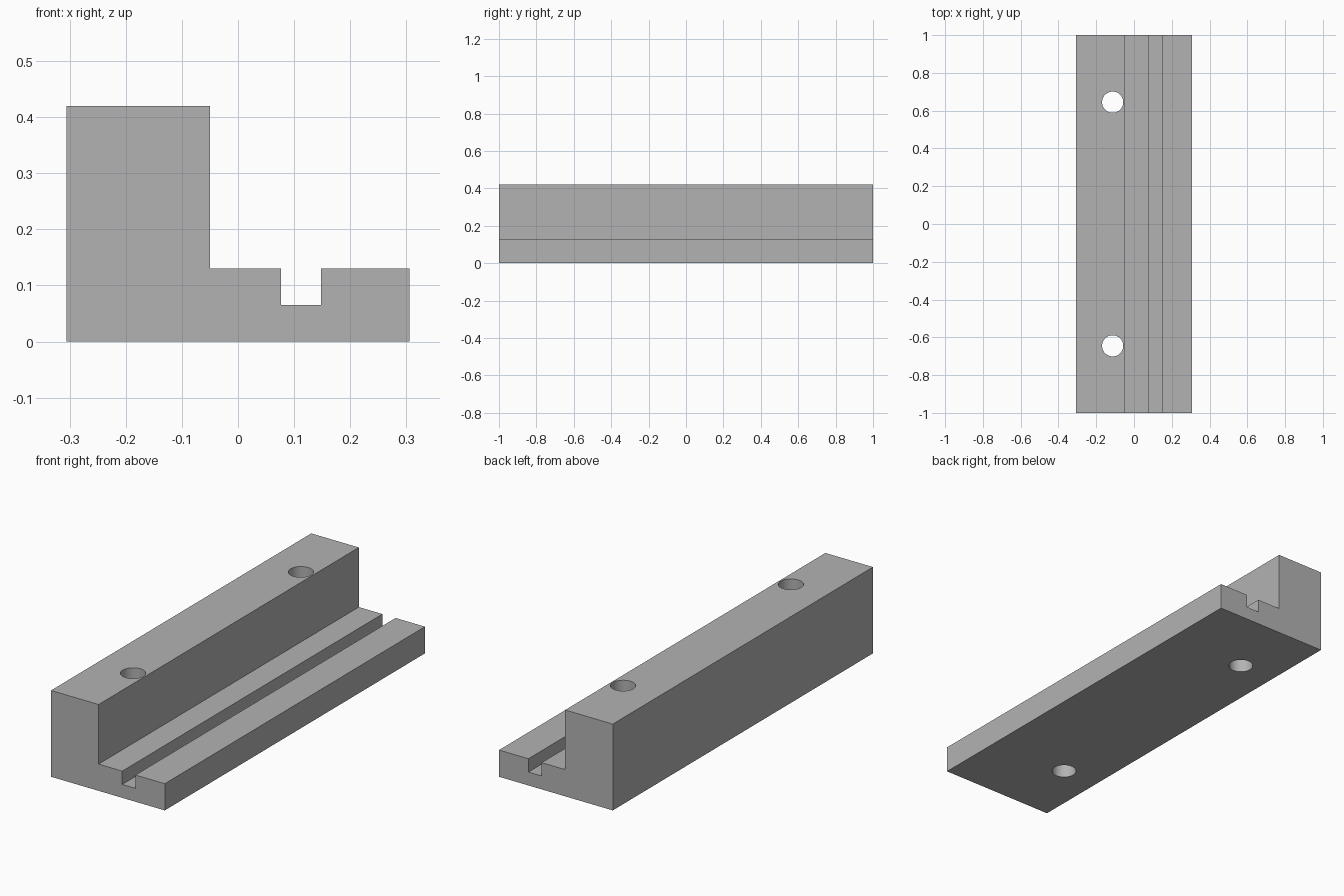
import bpy
import bmesh

default = bpy.data.objects.get("Cube")
if default:
    bpy.data.objects.remove(default, do_unlink=True)

LENGTH = 2.0
HOLE_X, HOLE_Y, HOLE_RADIUS = -0.113, 0.645, 0.056

# Single plain grey material
grey = bpy.data.materials.new("plain grey")
grey.use_nodes = True
colour = (0.45, 0.45, 0.45, 1)
grey.diffuse_color = colour
grey.node_tree.nodes["Principled BSDF"].inputs["Base Color"].default_value = colour


def add_object(name, bm):
    bmesh.ops.recalc_face_normals(bm, faces=bm.faces)
    mesh = bpy.data.meshes.new(name)
    bm.to_mesh(mesh)
    bm.free()
    mesh.materials.append(grey)
    obj = bpy.data.objects.new(name, mesh)
    bpy.context.collection.objects.link(obj)
    return obj


# Stepped, grooved cross-section swept along the length
profile = [(-0.306, 0), (0.306, 0), (0.306, 0.13), (0.148, 0.13),
           (0.148, 0.065), (0.077, 0.065), (0.077, 0.13),
           (-0.05, 0.13), (-0.05, 0.42), (-0.306, 0.42)]
bm = bmesh.new()
end = bm.faces.new([bm.verts.new((x, -LENGTH / 2, z)) for x, z in profile])
swept = bmesh.ops.extrude_face_region(bm, geom=[end], use_keep_orig=True)
bmesh.ops.translate(bm, vec=(0, LENGTH, 0),
                    verts=[v for v in swept["geom"] if isinstance(v, bmesh.types.BMVert)])
rail = add_object("grooved_rail", bm)

# Two vertical bolt holes through the tall side
bpy.context.view_layer.objects.active = rail
rail.select_set(True)
for side in (-1, 1):
    bm = bmesh.new()
    bmesh.ops.create_cone(bm, cap_ends=True, segments=48, radius1=HOLE_RADIUS,
                          radius2=HOLE_RADIUS, depth=1)
    bmesh.ops.translate(bm, vec=(HOLE_X, side * HOLE_Y, 0.2), verts=bm.verts)
    cutter = add_object("hole_cutter", bm)
    cutter.hide_render = True
    cut = rail.modifiers.new("bolt hole", 'BOOLEAN')
    cut.operation = 'DIFFERENCE'
    cut.solver = 'EXACT'
    cut.object = cutter
    bpy.ops.object.modifier_apply(modifier=cut.name)
    bpy.data.objects.remove(cutter, do_unlink=True)

bpy.ops.object.select_all(action='DESELECT')
rail.select_set(True)
bpy.ops.object.shade_smooth_by_angle()
